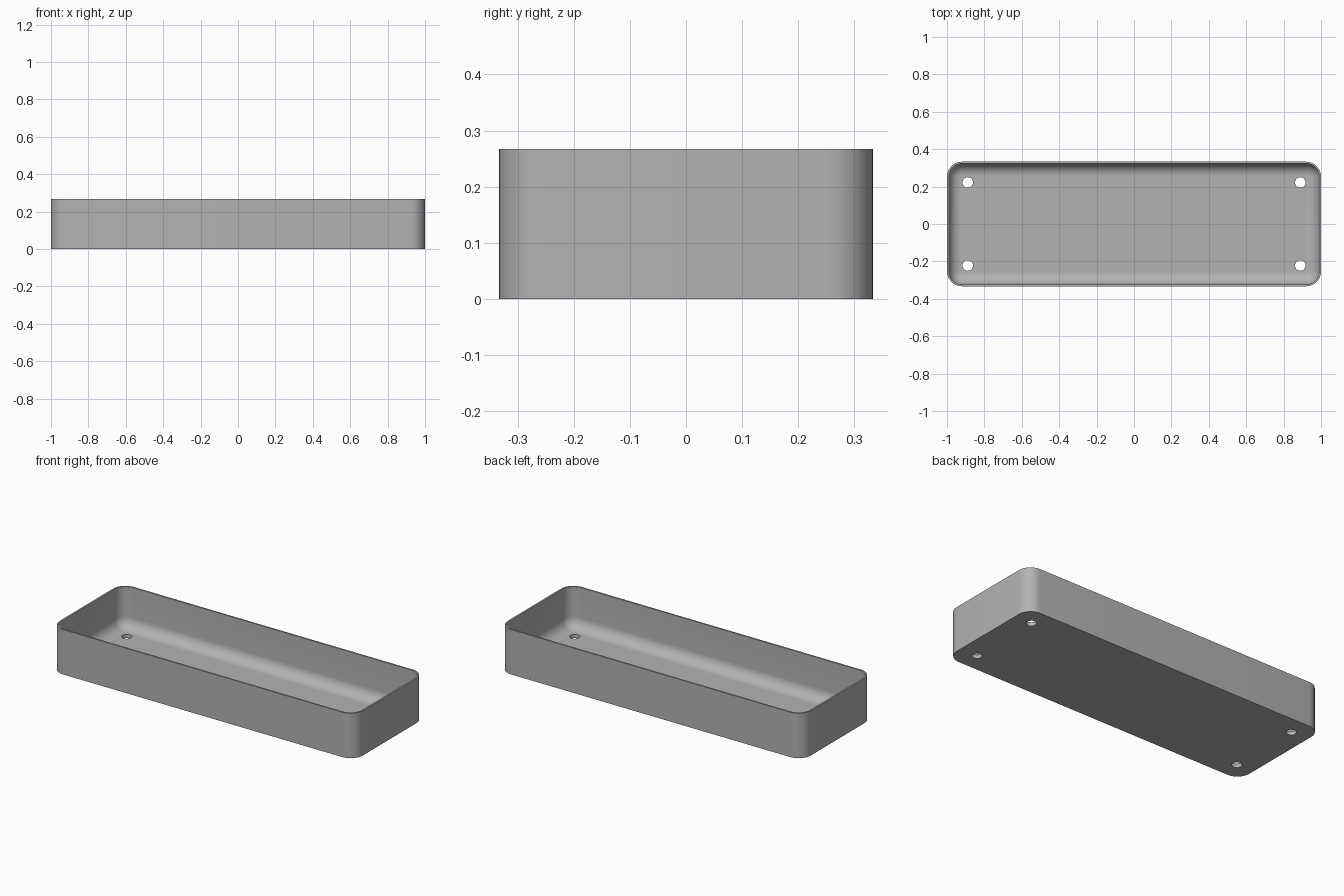
import bpy
import bmesh
from math import pi, sin, cos

if "Cube" in bpy.data.objects:
    bpy.data.objects.remove(bpy.data.objects["Cube"], do_unlink=True)

HALF_X, HALF_Y, HEIGHT = 1.0, 0.333, 0.267
CORNER, WALL, FLOOR = 0.08, 0.01, 0.022
FILLET = CORNER - WALL - 0.004
HOLE_X, HOLE_Y, HOLE_R = 0.889, 0.222, 0.028
STEPS = 10

grey = bpy.data.materials.new("plain grey")
grey.use_nodes = True
colour = (0.45, 0.45, 0.45, 1)
grey.diffuse_color = colour
grey.node_tree.nodes["Principled BSDF"].inputs["Base Color"].default_value = colour


def rounded_loop(bm, inset, z):
    """Rounded rectangle of vertices, inset from the outer outline."""
    r = CORNER - inset
    verts = []
    for quarter, (sx, sy) in enumerate([(1, 1), (-1, 1), (-1, -1), (1, -1)]):
        for i in range(STEPS + 1):
            a = (quarter + i / STEPS) * pi / 2
            verts.append(bm.verts.new((sx * (HALF_X - CORNER) + r * cos(a),
                                       sy * (HALF_Y - CORNER) + r * sin(a), z)))
    return verts


# Tray shell: outer wall, rim, inner wall and a filleted floor
bm = bmesh.new()
sections = [(0, 0), (0, HEIGHT), (WALL, HEIGHT)]
for i in range(STEPS + 1):
    a = i / STEPS * pi / 2
    sections.append((WALL + FILLET * (1 - cos(a)), FLOOR + FILLET * (1 - sin(a))))
loops = [rounded_loop(bm, inset, z) for inset, z in sections]
for low, high in zip(loops, loops[1:]):
    for i in range(len(low)):
        j = (i + 1) % len(low)
        bm.faces.new((low[i], low[j], high[j], high[i]))
bm.faces.new(loops[0][::-1])
bm.faces.new(loops[-1])
bmesh.ops.recalc_face_normals(bm, faces=bm.faces)
mesh = bpy.data.meshes.new("tray")
bm.to_mesh(mesh)
bm.free()
mesh.materials.append(grey)
tray = bpy.data.objects.new("tray", mesh)
bpy.context.collection.objects.link(tray)

# Four corner holes through the floor
bm = bmesh.new()
for sx in (-1, 1):
    for sy in (-1, 1):
        made = bmesh.ops.create_cone(bm, cap_ends=True, segments=32, radius1=HOLE_R,
                                     radius2=HOLE_R, depth=0.2)
        bmesh.ops.translate(bm, verts=made["verts"], vec=(sx * HOLE_X, sy * HOLE_Y, 0))
cut_mesh = bpy.data.meshes.new("hole_cutter")
bm.to_mesh(cut_mesh)
bm.free()
cut_mesh.materials.append(grey)
cutter = bpy.data.objects.new("hole_cutter", cut_mesh)
cutter.hide_render = True
bpy.context.collection.objects.link(cutter)

cut = tray.modifiers.new("holes", "BOOLEAN")
cut.object = cutter
cut.operation = "DIFFERENCE"
cut.solver = "EXACT"
bpy.ops.object.select_all(action="DESELECT")
tray.select_set(True)
bpy.context.view_layer.objects.active = tray
bpy.ops.object.modifier_apply(modifier=cut.name)
bpy.data.objects.remove(cutter, do_unlink=True)

# Smooth curves with crisp rim, base and hole edges
bpy.ops.object.shade_smooth_by_angle(angle=pi / 6)
